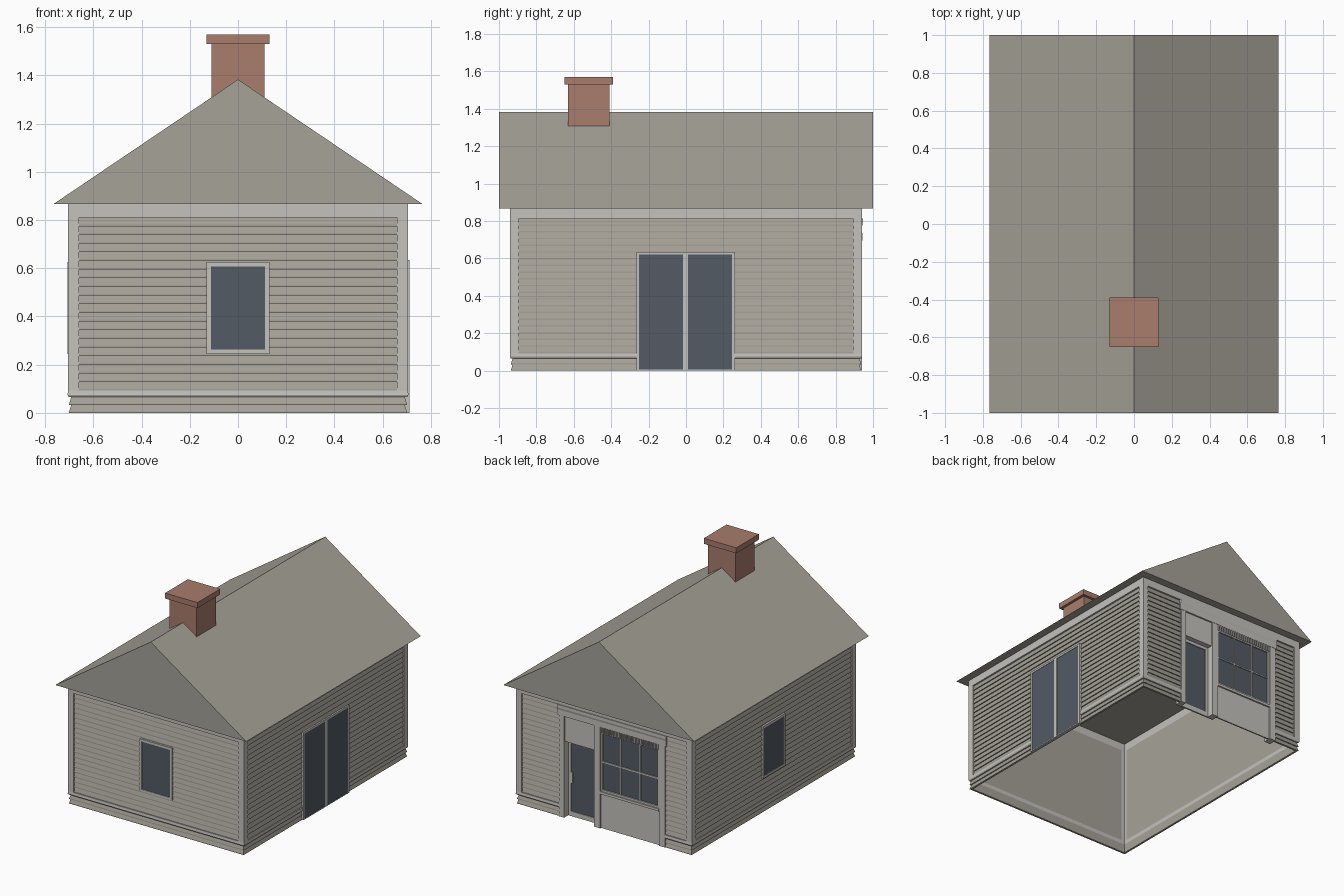
import bpy, bmesh, math
from mathutils import Matrix, Vector

cube = bpy.data.objects.get("Cube")
if cube:
    bpy.data.objects.remove(cube, do_unlink=True)


def material(name, r, g, b):
    lin = [((c / 255 + 0.055) / 1.055) ** 2.4 for c in (r, g, b)] + [1]
    m = bpy.data.materials.new(name)
    m.use_nodes = True
    m.diffuse_color = lin
    m.node_tree.nodes["Principled BSDF"].inputs["Base Color"].default_value = lin
    return m


STONE = material("warm grey siding", 166, 162, 152)
TRIM = material("pale grey trim", 196, 194, 188)
GLASS = material("dark blue glass", 82, 91, 99)
BRICK = material("red brown brick", 168, 125, 108)


def prism(name, ring_a, ring_b, mat):
    """Solid between two matching end polygons."""
    bm = bmesh.new()
    a = [bm.verts.new(p) for p in ring_a]
    b = [bm.verts.new(p) for p in ring_b]
    bm.faces.new(a)
    bm.faces.new(b[::-1])
    for i in range(len(a)):
        j = (i + 1) % len(a)
        bm.faces.new((a[i], b[i], b[j], a[j]))
    bmesh.ops.recalc_face_normals(bm, faces=bm.faces)
    me = bpy.data.meshes.new(name)
    bm.to_mesh(me)
    bm.free()
    me.materials.append(mat)
    ob = bpy.data.objects.new(name, me)
    bpy.context.collection.objects.link(ob)
    return ob


# Each wall: turn about z, distance of its trim plane, half length
HX, HY = 0.705, 0.94
WALLS = {"front": (0, HY, HX), "right_side": (90, HX, HY),
         "back": (180, HY, HX), "left_side": (270, HX, HY)}
BACK = -0.02      # inner face of the thin walls


def run(name, wall, u0, u1, profile, mat):
    """Extrude a (depth, height) profile along a wall, mitred at the corners."""
    angle, dist, half = WALLS[wall]
    rot = Matrix.Rotation(math.radians(angle), 3, "Z")

    def ring(u):
        corner = math.copysign(1, u) if abs(u) > half - 1e-5 else 0
        return [rot @ Vector((u + corner * d, -dist - d, z)) for d, z in profile]
    return prism(wall + "_" + name, ring(u0), ring(u1), mat)


def board(name, wall, u0, u1, z0, z1, d0, d1, mat=TRIM):
    return run(name, wall, u0, u1, [(d0, z0), (d1, z0), (d1, z1), (d0, z1)], mat)


def siding(name, wall, u0, u1, z0, z1, count):
    """Overlapping clapboards as one saw-tooth profile."""
    step = (z1 - z0) / count
    pts = [(BACK, z0)]
    for i in range(count):
        z = z0 + i * step
        pts += [(-0.005, z), (-0.005, z + step * 0.2), (-0.013, z + step)]
    run(name, wall, u0, u1, pts + [(BACK, z1)], STONE)


def frame(name, wall, u0, u1, z0, z1, w, d0, d1, foot=None):
    foot = w if foot is None else foot
    board(name + "_left", wall, u0, u0 + w, z0, z1, d0, d1)
    board(name + "_right", wall, u1 - w, u1, z0, z1, d0, d1)
    board(name + "_top", wall, u0 + w, u1 - w, z1 - w, z1, d0, d1)
    board(name + "_bottom", wall, u0 + w, u1 - w, z0, z0 + foot, d0, d1)


# Walls: skirt, band, clapboards, corner boards and frieze
SHOP0, SHOP1 = -0.36, 0.49
EDGE = 0.045
for wall, (_, _, half) in WALLS.items():
    spans = [(-half, SHOP0), (SHOP1, half)] if wall == "back" else [(-half, half)]
    for u0, u1 in spans:
        siding("skirt", wall, u0, u1, 0, 0.065, 2)
        run("band", wall, u0, u1,
            [(BACK, 0.065), (-0.003, 0.065), (0.002, 0.075), (0, 0.092), (BACK, 0.092)], TRIM)
        siding("clapboards", wall, max(u0, EDGE - half), min(u1, half - EDGE),
               0.092, 0.81, 20)
    for s in (-1, 1):
        a, b = sorted((s * half, s * (half - EDGE)))
        board("corner_board", wall, a, b, 0.092, 0.81, BACK, 0)
    board("frieze", wall, -half, half, 0.81, 0.866, BACK, 0)

# Plain windows
for wall in ("front", "left_side"):
    frame("window_frame", wall, -0.13, 0.13, 0.245, 0.625, 0.017, -0.015, 0.002)
    board("window_glass", wall, -0.113, 0.113, 0.262, 0.608, -0.015, -0.002, GLASS)

# Double glass door
for i, (u0, u1) in enumerate([(-0.265, -0.002), (-0.002, 0.261)]):
    frame("door_frame", "right_side", u0, u1, 0, 0.635, 0.014, -0.015, 0.006, 0.005)
    board("door_glass", "right_side", u0 + 0.014, u1 - 0.014, 0.005, 0.621,
          -0.015, 0.003, GLASS)

# Shopfront: pilasters and cornice
DEEP = -0.06
for u0, u1 in ((SHOP0, -0.32), (-0.08, -0.03), (0.44, SHOP1)):
    board("shop_pilaster", "back", u0, u1, 0, 0.735, DEEP, 0)
run("shop_cornice", "back", SHOP0 - 0.01, SHOP1 + 0.01,
    [(DEEP, 0.735), (0.002, 0.735), (0.002, 0.775), (0.006, 0.79), (0.006, 0.812),
     (DEEP, 0.812)], TRIM)

# Recessed shop door under a flush panel
board("shop_door_panel", "back", -0.32, -0.08, 0.55, 0.735, DEEP, -0.01)
frame("shop_door_frame", "back", -0.32, -0.08, 0, 0.55, 0.022, DEEP, -0.048, 0.035)
board("shop_door_glass", "back", -0.298, -0.102, 0.035, 0.528, DEEP, -0.054, GLASS)
board("shop_door_handle", "back", -0.296, -0.284, 0.24, 0.32, -0.054, -0.042)

# Shop window with glazing bars, apron below and ribbed blind above
board("shop_apron", "back", -0.03, 0.44, 0, 0.25, BACK, -0.01)
board("shop_sill", "back", -0.03, 0.44, 0.25, 0.268, BACK, 0.002)
board("shop_glass", "back", -0.03, 0.44, 0.268, 0.7, BACK, -0.015, GLASS)
frame("shop_window_frame", "back", -0.03, 0.44, 0.268, 0.7, 0.014, BACK, -0.006)
for u in (0.127, 0.283):
    board("shop_glazing_bar", "back", u - 0.005, u + 0.005, 0.28, 0.69, BACK, -0.008)
board("shop_cross_bar", "back", -0.02, 0.43, 0.477, 0.487, BACK, -0.008)
board("shop_blind", "back", -0.03, 0.44, 0.7, 0.735, BACK, -0.006)
RIBS = 24
for i in range(RIBS):
    u = -0.03 + 0.47 * (i + 0.25) / RIBS
    board("blind_rib", "back", u, u + 0.009, 0.695, 0.735, -0.006, 0.003)

# Gabled roof, closed underneath
gable = [(-0.766, 0.866), (0.766, 0.866), (0, 1.383)]
prism("roof", [(x, -1, z) for x, z in gable], [(x, 1, z) for x, z in gable], STONE)

# Chimney shaft and cap
for name, r, z0, z1 in (("chimney_shaft", 0.11, 0.735, 1.53), ("chimney_cap", 0.13, 1.53, 1.57)):
    square = [(-r, -0.52 - r), (r, -0.52 - r), (r, -0.52 + r), (-r, -0.52 + r)]
    prism(name, [(x, y, z0) for x, y in square], [(x, y, z1) for x, y in square], BRICK)
